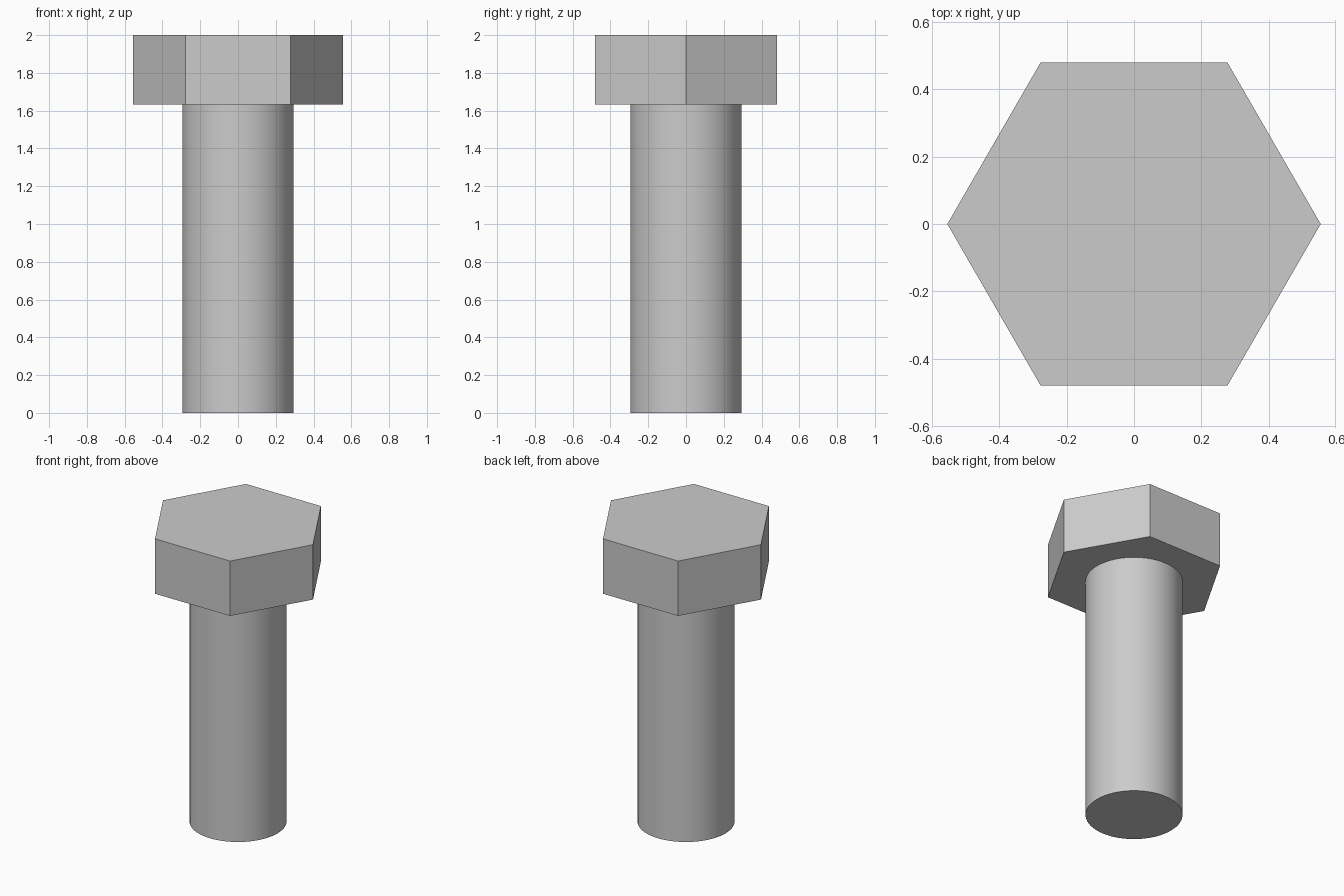
import bpy
import bmesh
from math import cos, sin, tau, radians

if "Cube" in bpy.data.objects:
    bpy.data.objects.remove(bpy.data.objects["Cube"])


def prism(name, radius, sides, z0, z1):
    """Upright prism with its first corner on the +x axis."""
    bm = bmesh.new()
    ring = [bm.verts.new((radius * cos(tau * i / sides), radius * sin(tau * i / sides), z0))
            for i in range(sides)]
    base = bm.faces.new(ring)
    top = bmesh.ops.extrude_face_region(bm, geom=[base], use_keep_orig=True)["geom"]
    bmesh.ops.translate(bm, vec=(0, 0, z1 - z0),
                        verts=[v for v in top if isinstance(v, bmesh.types.BMVert)])
    bmesh.ops.recalc_face_normals(bm, faces=bm.faces[:])
    mesh = bpy.data.meshes.new(name)
    bm.to_mesh(mesh)
    bm.free()
    obj = bpy.data.objects.new(name, mesh)
    bpy.context.collection.objects.link(obj)
    return obj


# Hexagonal head, corners pointing along x
prism("bolt_head", 0.555, 6, 1.633, 2.0)

# Round shank, set slightly into the head
shank = prism("bolt_shank", 0.294, 64, 0.0, 1.68)
bpy.ops.object.select_all(action='DESELECT')
shank.select_set(True)
bpy.context.view_layer.objects.active = shank
bpy.ops.object.shade_smooth_by_angle(angle=radians(30))
